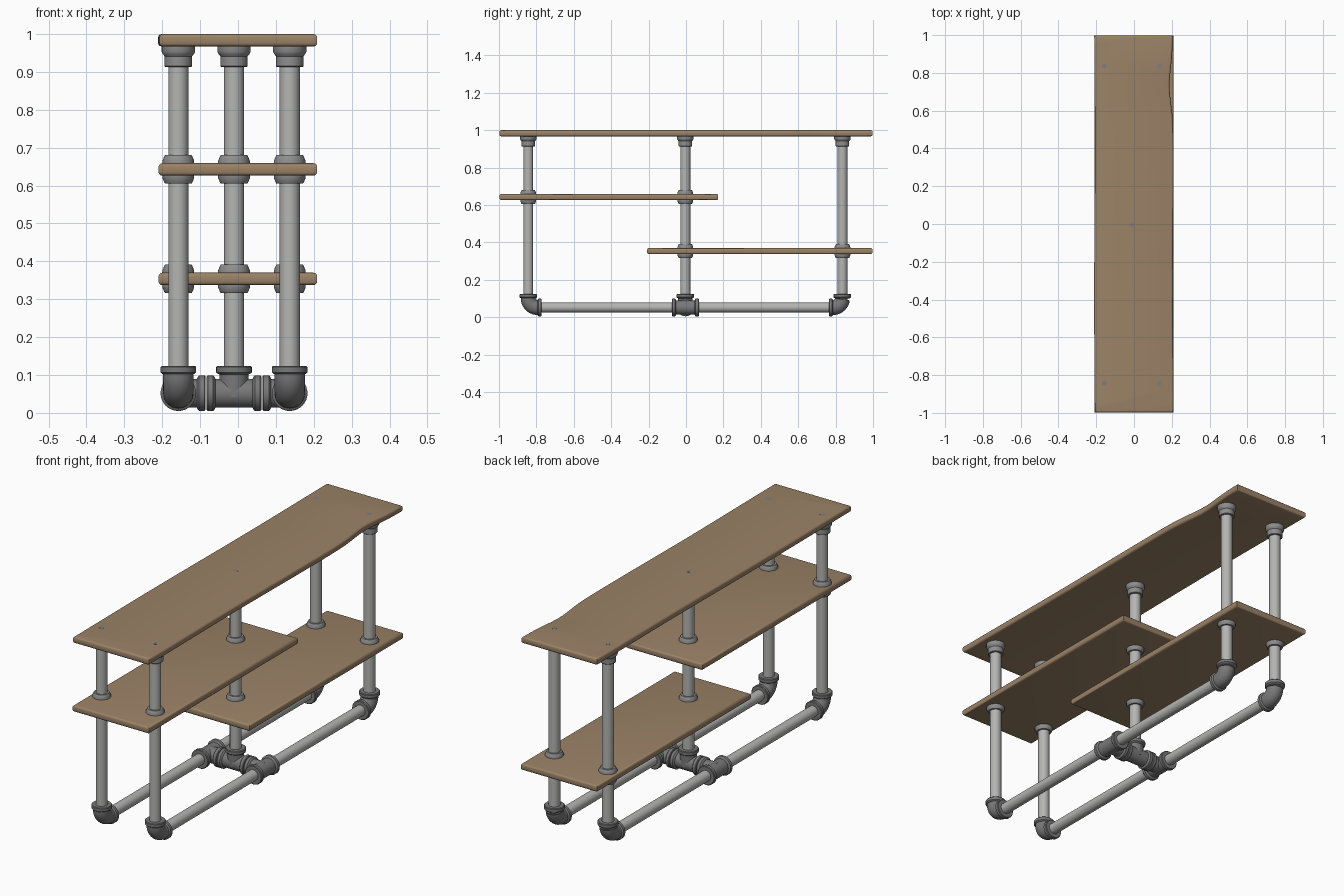
import bpy, bmesh, math
from mathutils import Vector

if "Cube" in bpy.data.objects:
    bpy.data.objects.remove(bpy.data.objects["Cube"])

CX, CY, CZ = -0.0105, -0.0035, 0.052   # frame centre and floor pipe height
DX, DY = 0.147, 0.84                   # pipe offsets
R = 0.0265                             # pipe radius


def material(name, col):
    m = bpy.data.materials.new(name)
    m.diffuse_color = (*col, 1)
    m.use_nodes = True
    m.node_tree.nodes["Principled BSDF"].inputs["Base Color"].default_value = m.diffuse_color
    return m


WOOD = material("warm wood", (0.33, 0.225, 0.135))
PIPE = material("light grey steel", (0.46, 0.46, 0.45))
FIT = material("dark grey iron", (0.19, 0.19, 0.19))
COLLAR = material("mid grey iron", (0.27, 0.27, 0.27))
SCREW = material("blue grey screw", (0.2, 0.21, 0.22))


def finish(bm, name, mat, smooth=True):
    bmesh.ops.recalc_face_normals(bm, faces=bm.faces)
    me = bpy.data.meshes.new(name)
    bm.to_mesh(me)
    bm.free()
    me.materials.append(mat)
    ob = bpy.data.objects.new(name, me)
    bpy.context.collection.objects.link(ob)
    if smooth:
        bpy.ops.object.select_all(action='DESELECT')
        ob.select_set(True)
        bpy.context.view_layer.objects.active = ob
        bpy.ops.object.shade_smooth_by_angle(angle=math.radians(35))
    return ob


def rings(bm, stations, n=32):
    """Skin circles given as (centre, direction, radius), capping both ends."""
    loops = []
    for c, d, r in stations:
        q = Vector(d).to_track_quat('Z', 'Y')
        loops.append([bm.verts.new(Vector(c) + q @ Vector((r * math.cos(t), r * math.sin(t), 0)))
                      for t in (2 * math.pi * i / n for i in range(n))])
    for a, b in zip(loops, loops[1:]):
        for i in range(n):
            bm.faces.new((a[i], a[(i + 1) % n], b[(i + 1) % n], b[i]))
    bm.faces.new(loops[0])
    bm.faces.new(loops[-1])


def turned(bm, base, d, profile):
    """Turned solid: profile of (distance along d, radius)."""
    base, d = Vector(base), Vector(d)
    rings(bm, [(base + d * h, d, r) for h, r in profile])


def lathe(name, base, d, profile, mat):
    bm = bmesh.new()
    turned(bm, base, d, profile)
    return finish(bm, name, mat)


# Socket arm with a rolled collar, shared by tees and elbows
LIP = [(0.049, 0.038), (0.052, 0.044), (0.055, 0.047), (0.069, 0.047), (0.072, 0.044), (0.072, 0.026)]


def tee(name, c, arms):
    bm = bmesh.new()
    for d in arms:
        turned(bm, c, d, [(-0.01, 0.038)] + LIP)
    finish(bm, name, FIT)


def elbow(name, c, s):
    """Quarter bend from vertical to the s*y direction."""
    bm = bmesh.new()
    c = Vector(c)
    rad = 0.050
    path = []
    for i in range(13):
        t = math.pi / 2 * i / 12
        p = c + Vector((0, s * rad * (1 - math.cos(t)), rad * (1 - math.sin(t))))
        path.append((p, Vector((0, s * math.sin(t), -math.cos(t))), 0.040))
    rings(bm, path)
    turned(bm, c, (0, 0, 1), LIP)
    turned(bm, c, (0, s, 0), LIP)
    finish(bm, name, FIT)


def shelf(name, y0, y1, z0, z1, wavy):
    """Plank with softened edges and an optional live edge."""
    def edge(y):
        if not wavy:
            return 0.209
        return 0.207 - 0.018 * math.exp(-((y - 0.73) / 0.13) ** 2) + 0.002 * math.sin(5 * y)
    n = 48
    ys = [y0 + (y1 - y0) * i / n for i in range(n + 1)]
    pts = [(edge(y), y) for y in ys]
    if wavy:
        pts += [(-0.209 + 0.002 * math.sin(4 * y), y) for y in reversed(ys)]
    else:
        pts = [pts[0], pts[-1], (-0.21, y1), (-0.21, y0)]
    bm = bmesh.new()
    f = bm.faces.new([bm.verts.new((x, y, z0)) for x, y in pts])
    up = bmesh.ops.extrude_face_region(bm, geom=[f])['geom']
    bmesh.ops.translate(bm, vec=(0, 0, z1 - z0), verts=[v for v in up if isinstance(v, bmesh.types.BMVert)])
    rim = [e for e in bm.edges if abs(e.verts[0].co.z - e.verts[1].co.z) < 1e-6]
    bmesh.ops.bevel(bm, geom=rim, offset=0.010, segments=3, profile=0.5, affect='EDGES')
    finish(bm, name, WOOD)


# Shelves
TOP, MID, LOW = (0.967, 1.0), (0.626, 0.659), (0.337, 0.370)
shelf("top_shelf", -0.997, 0.997, *TOP, True)
shelf("middle_shelf", -0.997, 0.172, *MID, False)
shelf("lower_shelf", -0.208, 0.997, *LOW, False)


def post(name, x, y, levels):
    """Upright pipe with a flange, a screw and collars at shelf levels."""
    lathe(name, (x, y, 0.09), (0, 0, 1), [(0, R), (0.88, R)], PIPE)
    lathe(name + "_top_flange", (x, y, 0.913), (0, 0, 1),
          [(0, 0.034), (0.002, 0.036), (0.028, 0.036), (0.034, 0.041), (0.040, 0.044), (0.055, 0.044)], COLLAR)
    lathe(name + "_screw", (x, y, 0.998), (0, 0, 1), [(0, 0.012), (0.0025, 0.012)], SCREW)
    for i, (a, b) in enumerate(levels):
        prof = [(-0.001, 0.042), (0.006, 0.042), (0.018, 0.037), (0.021, 0.035), (0.021, 0.026)]
        lathe(f"{name}_upper_collar_{i}", (x, y, b), (0, 0, 1), prof, COLLAR)
        lathe(f"{name}_lower_collar_{i}", (x, y, a), (0, 0, -1), prof, COLLAR)


# Uprights
post("centre_post", CX, CY, [MID, LOW])
for sx, side in ((-1, "left"), (1, "right")):
    x = CX + sx * DX
    for sy, end, level in ((-1, "front", MID), (1, "back", LOW)):
        y = CY + sy * DY
        post(f"{end}_{side}_post", x, y, [level])
        elbow(f"{end}_{side}_elbow", (x, y, CZ), -sy)
    # Floor pipe and its side tee
    lathe(f"{side}_floor_pipe", (x, CY - DY + 0.05, CZ), (0, 1, 0), [(0, R), (2 * DY - 0.1, R)], PIPE)
    tee(f"{side}_floor_tee", (x, CY, CZ), [(0, 1, 0), (0, -1, 0), (-sx, 0, 0)])

# Centre tee carrying the middle upright
tee("centre_tee", (CX, CY, CZ), [(1, 0, 0), (-1, 0, 0), (0, 0, 1)])
